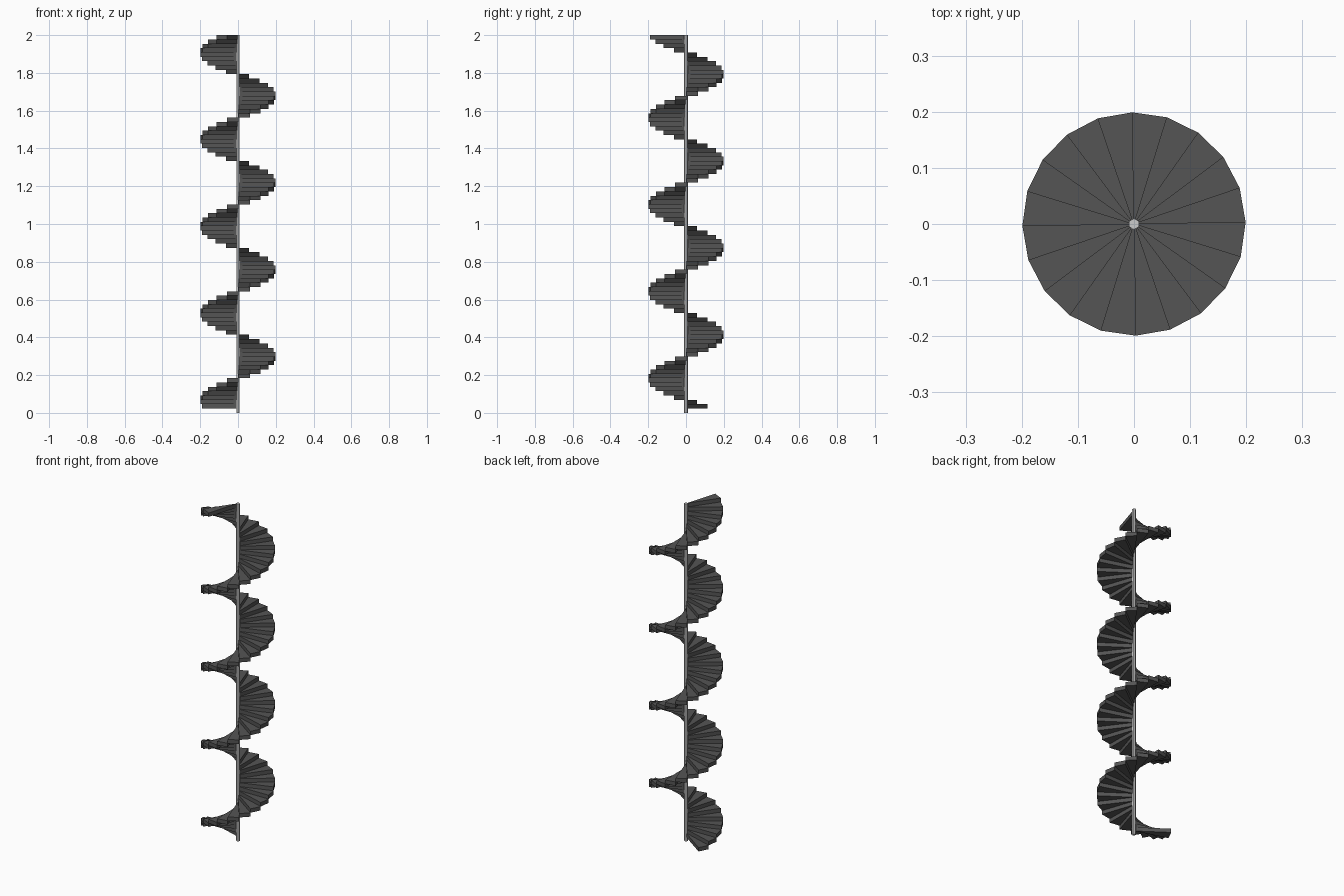
import bpy
from math import sin, cos, radians, pi

if "Cube" in bpy.data.objects:
    bpy.data.objects.remove(bpy.data.objects["Cube"])

STEPS = 86
RISE = 2.0 / (STEPS + 1)
SWEEP = radians(18)          # 20 steps per turn
START = radians(144.8)
R_OUT, R_IN = 0.199, 0.003

dark = bpy.data.materials.new("dark_tread")
dark.diffuse_color = (0.09, 0.09, 0.09, 1)
dark.use_nodes = True
dark.node_tree.nodes["Principled BSDF"].inputs["Base Color"].default_value = dark.diffuse_color

# central hexagonal pole
bpy.ops.mesh.primitive_cylinder_add(vertices=6, radius=0.01, depth=2.0, location=(0, 0, 1.0))
bpy.context.object.name = "pole"

# one wedge-shaped step, shared by all copies
outline = [(r * cos(a), r * sin(a)) for r, a in
           ((R_IN, 0), (R_OUT, 0), (R_OUT, SWEEP), (R_IN, SWEEP))]
verts = [(x, y, z) for z in (0, RISE) for x, y in outline]
faces = [(3, 2, 1, 0), (4, 5, 6, 7)]
faces += [(i, (i + 1) % 4, (i + 1) % 4 + 4, i + 4) for i in range(4)]
wedge = bpy.data.meshes.new("step")
wedge.from_pydata(verts, [], faces)
wedge.materials.append(dark)

# spiral of steps climbing counter-clockwise
for i in range(STEPS):
    step = bpy.data.objects.new(f"step_{i + 1:02d}", wedge)
    step.location.z = (i + 1) * RISE
    step.rotation_euler.z = (START + i * SWEEP) % (2 * pi)
    bpy.context.collection.objects.link(step)
